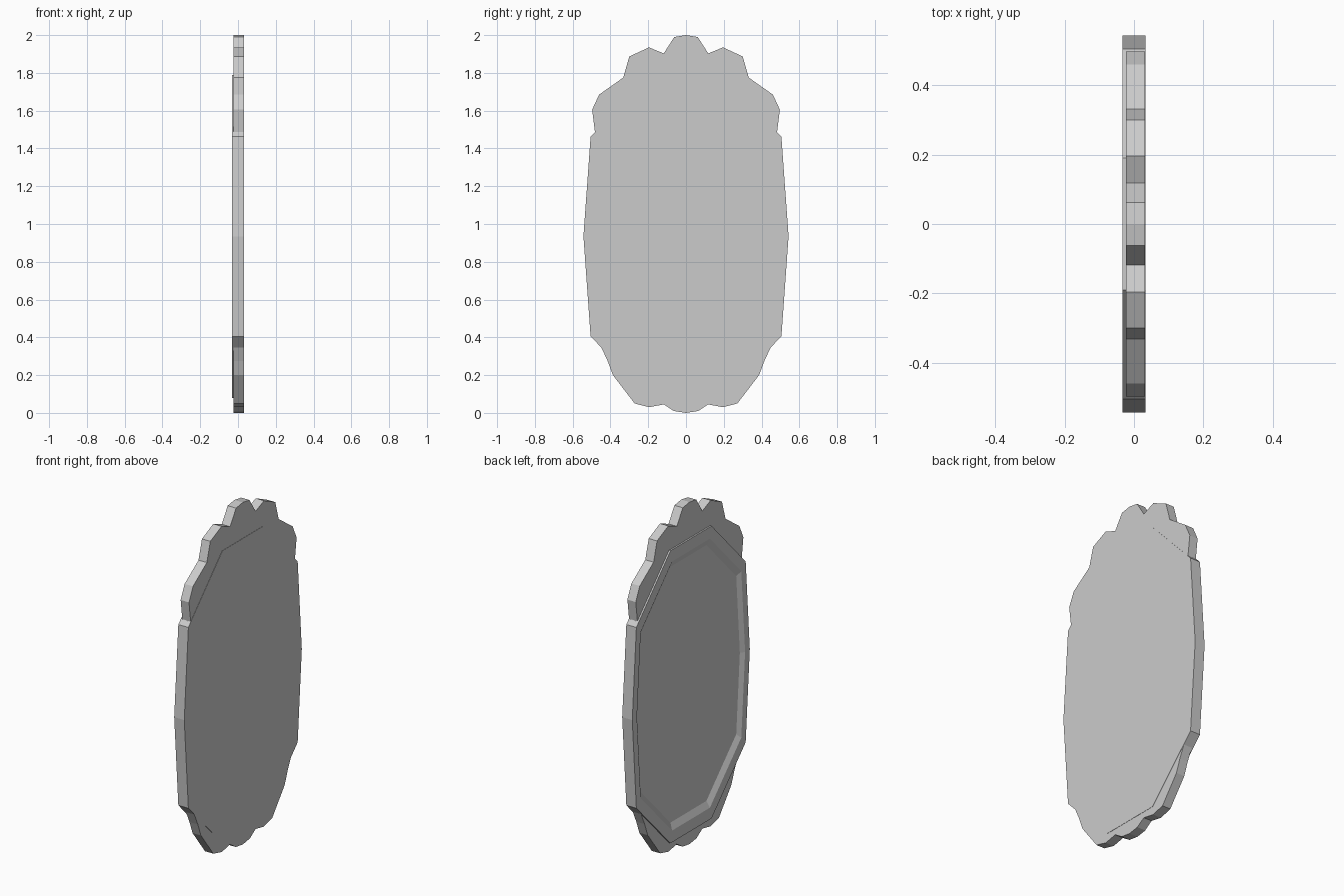
import bpy, bmesh
from math import pi

if "Cube" in bpy.data.objects:
    bpy.data.objects.remove(bpy.data.objects["Cube"])

CZ = 0.935          # centre height of the frame
FRONT, BACK = -0.0325, 0.0325


def both_sides(half):
    """Close a right-hand outline (listed top to bottom) by mirroring it."""
    return half + [(-y, z) for y, z in reversed(half) if y > 0]


def scaled(outline, s):
    return [(y * s, CZ + (z - CZ) * s) for y, z in outline]


def loop_mesh(name, outline, sections, cap_start, cap_end):
    """Skin scaled copies of an outline; sections are (scale, x)."""
    bm = bmesh.new()
    loops = [[bm.verts.new((x, y, z)) for y, z in scaled(outline, s)]
             for s, x in sections]
    n = len(outline)
    for a, b in zip(loops, loops[1:]):
        for i in range(n):
            j = (i + 1) % n
            bm.faces.new((a[i], a[j], b[j], b[i]))
    if cap_start:
        bm.faces.new(loops[0])
    if cap_end:
        bm.faces.new(loops[-1])
    bmesh.ops.recalc_face_normals(bm, faces=bm.faces)
    me = bpy.data.meshes.new(name)
    bm.to_mesh(me)
    bm.free()
    ob = bpy.data.objects.new(name, me)
    bpy.context.collection.objects.link(ob)
    return ob


# Ten-sided frame with a sloped recess and the flat looking glass at its floor
frame_outline = both_sides([(0.19, 1.79), (0.505, 1.462), (0.543, CZ),
                            (0.505, 0.405), (0.19, 0.08)])
loop_mesh("mirror_frame", frame_outline,
          [(1, BACK), (1, FRONT), (0.92, FRONT), (0.875, FRONT + 0.017)],
          True, True)

# Scalloped ornamental border, open in the middle behind the glass
border_outline = both_sides([
    (0, 2.0), (0.062, 1.99), (0.118, 1.903), (0.196, 1.935), (0.30, 1.887),
    (0.332, 1.775), (0.46, 1.685), (0.497, 1.605), (0.482, 1.487),
    (0.497, 1.455), (0.53, CZ), (0.497, 0.41), (0.45, 0.35),
    (0.415, 0.275), (0.387, 0.20), (0.272, 0.05), (0.195, 0.03),
    (0.118, 0.045), (0.065, 0.01), (0, 0)])
curve = bpy.data.curves.new("scalloped_border", 'CURVE')
curve.dimensions = '2D'
curve.fill_mode = 'BOTH'
curve.extrude = 0.027
for pts in (border_outline, scaled(frame_outline, 0.96)):
    sp = curve.splines.new('POLY')
    sp.points.add(len(pts) - 1)
    for p, (y, z) in zip(sp.points, pts):
        p.co = (y, z, 0, 1)
    sp.use_cyclic_u = True
border = bpy.data.objects.new("scalloped_border", curve)
border.rotation_euler = (pi / 2, 0, pi / 2)
border.location.x = 0.004
bpy.context.collection.objects.link(border)
bpy.context.view_layer.objects.active = border
border.select_set(True)
bpy.ops.object.convert(target='MESH')
for f in border.data.polygons:
    f.use_smooth = False
